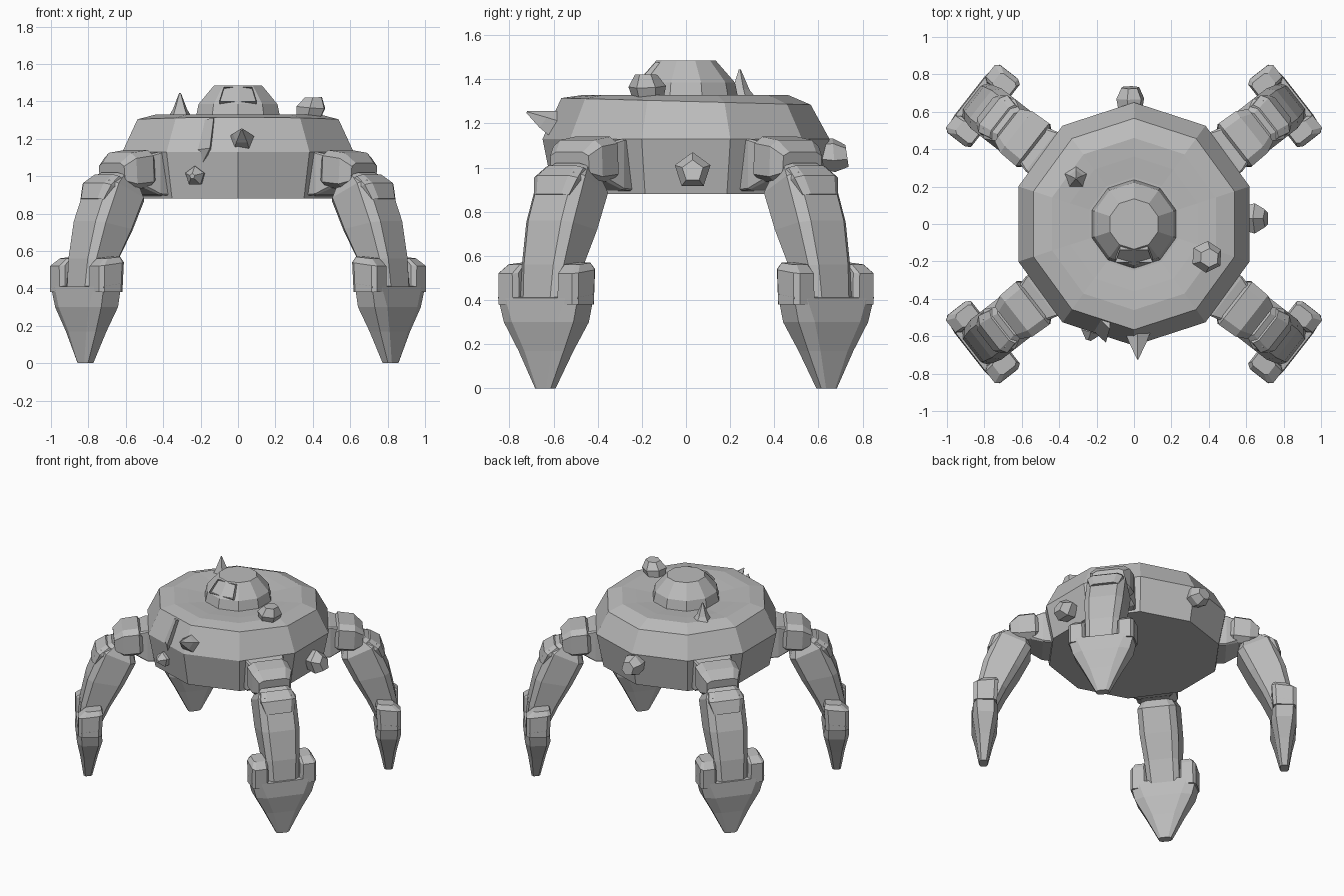
import bpy, bmesh, math
from mathutils import Vector

cube = bpy.data.objects.get("Cube")
if cube:
    bpy.data.objects.remove(cube, do_unlink=True)

# Single stone-grey material
grey = bpy.data.materials.new("stone_grey")
grey.use_nodes = True
GREY = (0.5, 0.5, 0.5, 1)
grey.diffuse_color = GREY
grey.node_tree.nodes["Principled BSDF"].inputs["Base Color"].default_value = GREY


def finish(name, bm):
    bmesh.ops.recalc_face_normals(bm, faces=bm.faces)
    mesh = bpy.data.meshes.new(name)
    bm.to_mesh(mesh)
    bm.free()
    mesh.materials.append(grey)
    obj = bpy.data.objects.new(name, mesh)
    bpy.context.collection.objects.link(obj)
    return obj


def loft(name, rings):
    """Bridge matching rings of points and cap both ends."""
    bm = bmesh.new()
    loops = [[bm.verts.new(p) for p in ring] for ring in rings]
    n = len(loops[0])
    for a, b in zip(loops, loops[1:]):
        for i in range(n):
            j = (i + 1) % n
            bm.faces.new((a[i], a[j], b[j], b[i]))
    bm.faces.new(loops[0])
    bm.faces.new(loops[-1])
    return finish(name, bm)


def polygon(radius, z, sides=10, tilt=0, phase=18):
    ring = []
    for i in range(sides):
        a = math.radians(phase) + math.tau * i / sides
        ring.append(Vector((radius * math.cos(a), radius * math.sin(a),
                            z - tilt * math.sin(a))))
    return ring


# Body disc and dome
loft("body", [polygon(0.60, 0.88), polygon(0.65, 1.13), polygon(0.565, 1.30, tilt=0.015),
              polygon(0.46, 1.33), polygon(0.36, 1.325), polygon(0.25, 1.315)])
loft("dome", [polygon(0.24, 1.30), polygon(0.222, 1.385), polygon(0.135, 1.485)])

# Visor with a recessed slit on the dome front
bm = bmesh.new()
front = [bm.verts.new(p) for p in ((-0.10, -0.207, 1.40), (0.10, -0.207, 1.40),
                                   (0.075, -0.138, 1.478), (-0.075, -0.138, 1.478))]
back = [bm.verts.new(v.co + Vector((0, 0.08, -0.01))) for v in front]
face = bm.faces.new(front)
bm.faces.new(back[::-1])
for i in range(4):
    j = (i + 1) % 4
    bm.faces.new((front[j], front[i], back[i], back[j]))
bmesh.ops.inset_region(bm, faces=[face], thickness=0.022)
bmesh.ops.translate(bm, verts=face.verts, vec=(0, 0.02, -0.015))
finish("visor", bm)

# Legs: each section runs from an outer to an inner point (reach, height)
ANGLE = math.radians(38)
OUT = Vector((math.cos(ANGLE), math.sin(ANGLE), 0))
SIDE = Vector((-math.sin(ANGLE), math.cos(ANGLE), 0))
UP = Vector((0, 0, 1))


def section(outer, inner, half, cut=0.3, shift=0):
    k = 1 - cut
    corners = ((1, k), (k, 1), (-k, 1), (-1, k), (-1, -k), (-k, -1), (k, -1), (1, -k))
    a, b = Vector(outer), Vector(inner)
    ring = []
    for u, v in corners:
        p = (a + b) / 2 + (a - b) / 2 * u
        ring.append(OUT * p.x + UP * p.y + SIDE * (shift + half * v))
    return ring


def leg_part(name, rings):
    for sx, left in ((1, "left"), (-1, "right")):
        for sy, front in ((1, "back"), (-1, "front")):
            loft(f"{front}_{left}_{name}",
                 [[(p.x * sx, p.y * sy, p.z) for p in ring] for ring in rings])


leg_part("arm", [section((0.45, 1.13), (0.45, 0.885), 0.135, 0.06),
                 section((0.63, 1.13), (0.63, 0.90), 0.135, 0.06),
                 section((0.72, 1.11), (0.72, 0.94), 0.11, 0.15)])
leg_part("knee", [section((0.66, 1.10), (0.65, 0.96), 0.12),
                  section((0.69, 1.14), (0.68, 0.94), 0.145),
                  section((0.80, 1.125), (0.79, 0.93), 0.14),
                  section((0.86, 1.07), (0.85, 0.96), 0.11)])
leg_part("shin", [section((0.87, 1.02), (0.73, 0.94), 0.10),
                  section((0.95, 0.98), (0.71, 0.87), 0.135),
                  section((1.04, 0.76), (0.79, 0.71), 0.135),
                  section((1.085, 0.56), (0.88, 0.55), 0.12),
                  section((1.10, 0.40), (0.96, 0.38), 0.11)])
leg_part("shin_plate", [section((0.91, 1.01), (0.80, 0.95), 0.11),
                        section((0.98, 0.965), (0.83, 0.90), 0.125),
                        section((1.01, 0.88), (0.88, 0.86), 0.10)])
leg_part("foot", [section((1.11, 0.41), (0.95, 0.43), 0.23, 0.25),
                  section((1.115, 0.30), (0.94, 0.30), 0.20, 0.35),
                  section((1.09, 0.17), (0.97, 0.17), 0.13, 0.4),
                  section((1.065, 0), (1.005, 0), 0.045, 0.4)])
for s, label in ((1, "outer"), (-1, "inner")):
    leg_part(f"{label}_prong", [section((1.11, 0.38), (0.95, 0.38), 0.06, shift=0.17 * s),
                                section((1.11, 0.52), (0.94, 0.54), 0.057, shift=0.172 * s),
                                section((1.06, 0.56), (0.95, 0.57), 0.045, shift=0.16 * s)])


# Rocks and spikes growing from the shell
def rock(name, loc, direction, profile, sides=6):
    turn = Vector(direction).to_track_quat("Z", "Y")
    rings = [[turn @ p + Vector(loc) for p in polygon(r, h, sides, tilt=t)]
             for r, h, t in profile]
    loft(name, rings)


SPIKE = [(0.072, 0, 0), (0.05, 0.06, 0.01), (0.005, 0.15, 0)]
KNOB = [(0.07, 0, 0), (0.085, 0.06, 0.015), (0.05, 0.115, 0.015)]
rock("front_spike", (0.02, -0.585, 1.19), (0, -1, 0.45), SPIKE, 5)
rock("top_spike", (-0.31, 0.25, 1.31), (0, -0.05, 1),
     [(0.07, 0, 0), (0.04, 0.05, 0.01), (0.005, 0.135, 0)], 5)
rock("top_knob", (0.375, -0.17, 1.31), (0.25, -0.1, 1), KNOB)
rock("left_knob", (0.59, 0.03, 0.985), (1, 0, 0), KNOB, 5)
rock("back_knob", (-0.02, 0.60, 1.06), (0, 1, -0.05),
     [(0.065, 0, 0), (0.078, 0.07, 0.01), (0.05, 0.13, 0.01)])
rock("small_front_rock", (-0.22, -0.54, 1.0), (-0.3, -1, 0),
     [(0.05, 0, 0), (0.055, 0.04, 0), (0.015, 0.085, 0)], 5)
# Tapered ridge on the front wall
loft("front_ridge", [[(-0.19, -0.50, 1.30), (-0.13, -0.56, 1.312), (-0.125, -0.50, 1.30)],
                     [(-0.23, -0.56, 1.14), (-0.15, -0.635, 1.15), (-0.14, -0.56, 1.14)],
                     [(-0.23, -0.53, 1.05), (-0.20, -0.56, 1.05), (-0.18, -0.53, 1.05)]])
